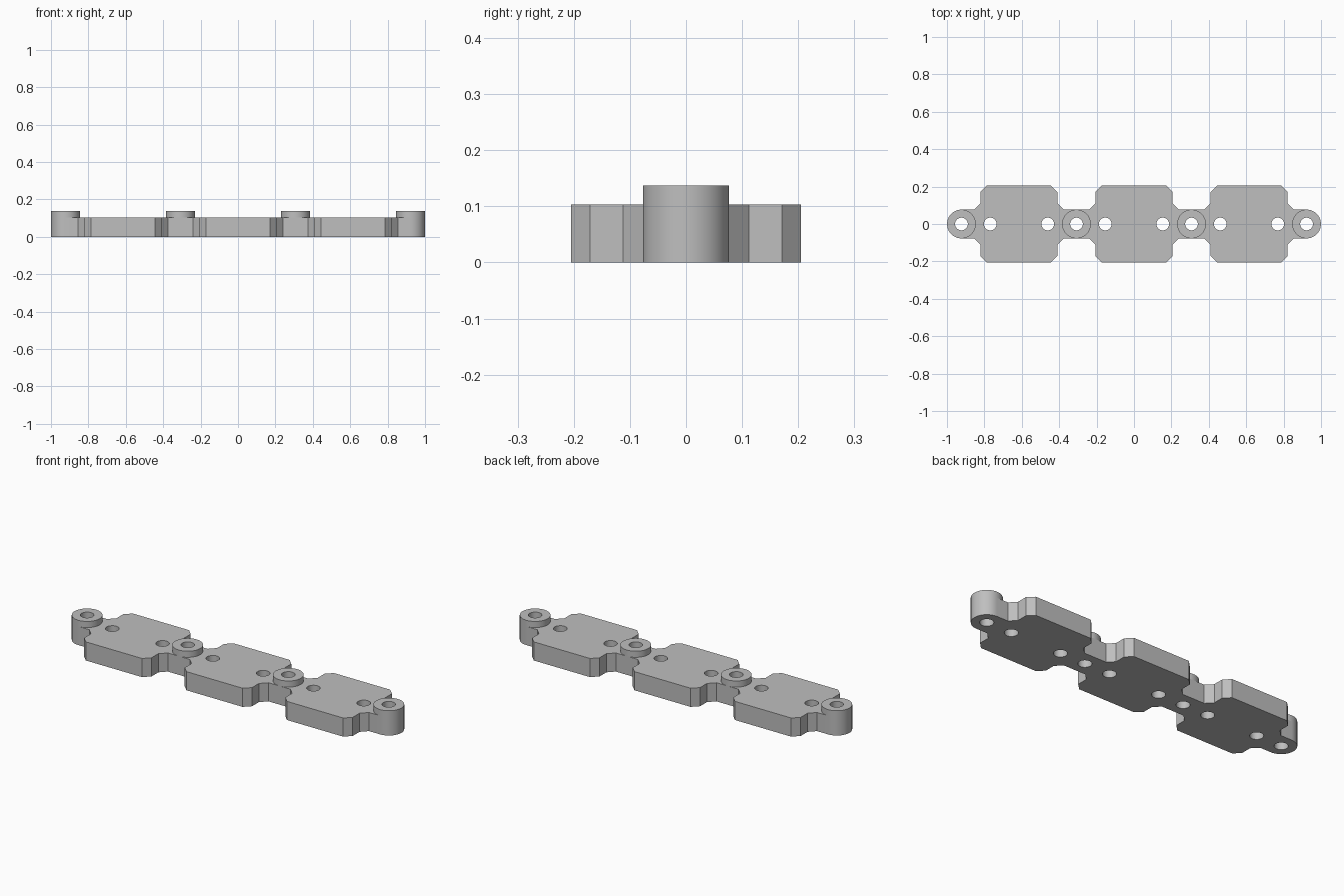
import bpy, bmesh
from math import cos, sin, pi

if "Cube" in bpy.data.objects:
    bpy.data.objects.remove(bpy.data.objects["Cube"])

PITCH = 0.615          # spacing of plates and of pivot bosses
PLATE_TOP, BOSS_TOP = 0.103, 0.137
BOSS_R, HOLE_R = 0.077, 0.034
STEPS = 64

grey = bpy.data.materials.new("plain grey")
grey.use_nodes = True
colour = (0.52, 0.52, 0.52, 1)
grey.diffuse_color = colour
grey.node_tree.nodes["Principled BSDF"].inputs["Base Color"].default_value = colour


def circle(cx, r):
    return [(cx + r * cos(2 * pi * i / STEPS), r * sin(2 * pi * i / STEPS))
            for i in range(STEPS)]


def extrude_loops(name, loops, z0, z1):
    """Solid from an outer loop and hole loops, spanning z0 to z1."""
    bm = bmesh.new()
    edges = []
    for loop in loops:
        vs = [bm.verts.new((x, y, z0)) for x, y in loop]
        edges += [bm.edges.new((a, b)) for a, b in zip(vs, vs[1:] + vs[:1])]
    bmesh.ops.triangle_fill(bm, edges=edges, use_beauty=True)
    ext = bmesh.ops.extrude_face_region(bm, geom=bm.faces[:], use_keep_orig=True)
    top = [v for v in ext["geom"] if isinstance(v, bmesh.types.BMVert)]
    bmesh.ops.translate(bm, verts=top, vec=(0, 0, z1 - z0))
    bmesh.ops.recalc_face_normals(bm, faces=bm.faces[:])
    mesh = bpy.data.meshes.new(name)
    bm.to_mesh(mesh)
    bm.free()
    mesh.materials.append(grey)
    obj = bpy.data.objects.new(name, mesh)
    bpy.context.collection.objects.link(obj)
    bpy.ops.object.select_all(action="DESELECT")
    obj.select_set(True)
    bpy.context.view_layer.objects.active = obj
    bpy.ops.object.shade_smooth_by_angle(angle=pi / 6)


# Chamfered plate corner, from the neck out to the long edge
corner = [(0.24, BOSS_R), (0.206, 0.112), (0.206, 0.171), (0.172, 0.205)]
plates = [-PITCH, 0, PITCH]
bosses = [PITCH * k for k in (-1.5, -0.5, 0.5, 1.5)]

# Outline: upper side right to left, round end, lower side, round end
upper = []
for cx in reversed(plates):
    upper += [(cx + x, y) for x, y in corner]
    upper += [(cx - x, y) for x, y in reversed(corner)]
right_end = [(bosses[-1] + BOSS_R * cos(a), BOSS_R * sin(a))
             for a in (2 * pi * i / STEPS - pi / 2 for i in range(STEPS // 2 + 1))]
half = right_end + upper
outline = half + [(-x, -y) for x, y in right_end] + [(x, -y) for x, y in reversed(upper)]

# Linked plates with pivot holes and two screw holes per plate
screws = [cx + dx for cx in plates for dx in (-PITCH / 4, PITCH / 4)]
holes = [circle(x, HOLE_R) for x in bosses + screws]
extrude_loops("linked_plates", [outline] + holes, 0, PLATE_TOP)

# Raised ring around each pivot hole
for i, x in enumerate(bosses):
    extrude_loops(f"pivot_ring_{i + 1}", [circle(x, BOSS_R), circle(x, HOLE_R)],
                  PLATE_TOP, BOSS_TOP)
